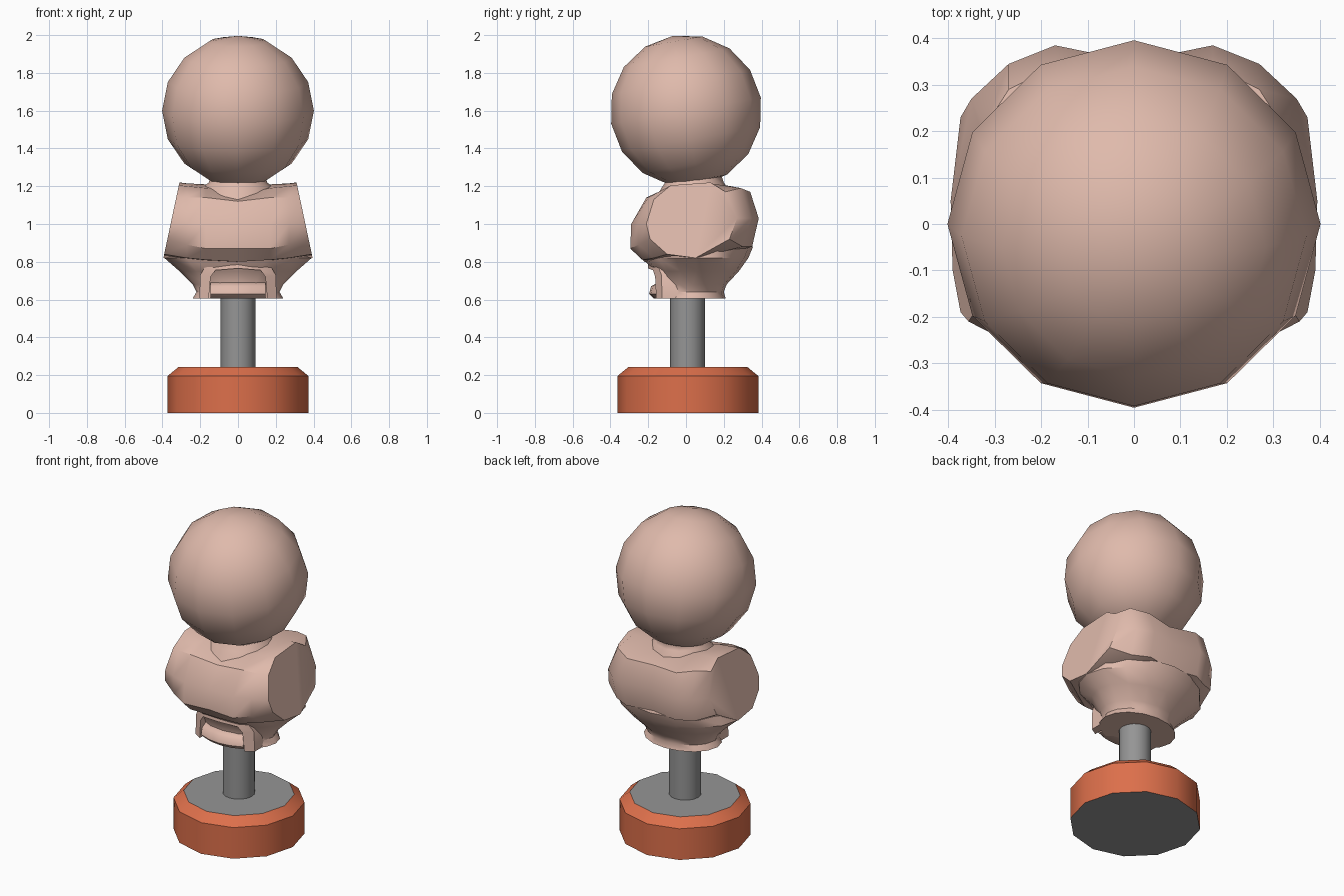
import bpy, bmesh, math
from math import sin, cos, pi

if "Cube" in bpy.data.objects:
    bpy.data.objects.remove(bpy.data.objects["Cube"])


def material(name, rgb):
    m = bpy.data.materials.new(name)
    m.diffuse_color = (*rgb, 1)
    m.use_nodes = True
    m.node_tree.nodes["Principled BSDF"].inputs["Base Color"].default_value = m.diffuse_color
    return m


skin = material("skin", (0.74, 0.49, 0.41))
orange = material("orange", (0.72, 0.16, 0.07))
grey = material("grey", (0.3, 0.3, 0.3))


def finish(name, bm, mats, angle):
    bmesh.ops.recalc_face_normals(bm, faces=bm.faces)
    me = bpy.data.meshes.new(name)
    bm.to_mesh(me)
    bm.free()
    ob = bpy.data.objects.new(name, me)
    bpy.context.collection.objects.link(ob)
    for m in mats:
        me.materials.append(m)
    bpy.ops.object.select_all(action='DESELECT')
    ob.select_set(True)
    bpy.context.view_layer.objects.active = ob
    bpy.ops.object.shade_smooth_by_angle(angle=math.radians(angle))
    return ob


def loft(name, rings, mats, angle=35, cap_mat=0):
    """Skin a list of closed rings and cap both ends."""
    bm = bmesh.new()
    vr = [[bm.verts.new(p) for p in r] for r in rings]
    n = len(vr[0])
    for a, b in zip(vr, vr[1:]):
        for i in range(n):
            j = (i + 1) % n
            bm.faces.new((a[i], a[j], b[j], b[i]))
    for r in (vr[0], vr[-1]):
        bm.faces.new(r).material_index = cap_mat
    return finish(name, bm, mats, angle)


def ellipse(z, rx, y0, y1, n):
    c, ry = (y0 + y1) / 2, (y1 - y0) / 2
    return [(rx * sin(2 * pi * i / n), c + ry * cos(2 * pi * i / n), z) for i in range(n)]


# Base disc with chamfered rim and grey caps
loft("base", [ellipse(z, r, 0.01 - r, 0.01 + r, 12)
              for z, r in ((0, 0.373), (0.195, 0.373), (0.243, 0.315))],
     [orange, grey], 35, cap_mat=1)

# Support pole
loft("pole", [ellipse(z, 0.092, -0.084, 0.1, 16) for z in (0.24, 0.62)], [grey])

# Chest: side-to-side tube ending in slanted shoulder cuts
center = [(-.28, 1.0), (-.2, 1.12), (-.08, 1.15), (.13, 1.2), (.31, 1.16),
          (.35, 1.03), (.32, .88), (.05, .8), (-.22, .8), (-.28, .87)]
inner = [(-.29, 1.0), (-.21, 1.14), (-.08, 1.19), (.13, 1.21), (.34, 1.17),
         (.385, 1.03), (.35, .88), (.05, .8), (-.23, .81), (-.295, .87)]
outer = [(-.255, 1.0), (-.2, 1.14), (-.08, 1.2), (.13, 1.215), (.29, 1.19),
         (.345, 1.03), (.3, .88), (.05, .81), (-.17, .82), (-.25, .89)]
cut = [(-.21, 1.0), (-.17, 1.13), (-.08, 1.205), (.13, 1.22), (.21, 1.17),
       (.27, 1.03), (.23, .92), (.05, .82), (-.1, .84), (-.19, .92)]


def slab(profile, s, x=None):
    return [(s * (x if x is not None else 0.395 - (z - 0.82) * 0.2125), y, z)
            for y, z in profile]


loft("chest", [slab(cut, -1), slab(outer, -1, .27), slab(inner, -1, .17),
               slab(center, 1, 0),
               slab(inner, 1, .17), slab(outer, 1, .27), slab(cut, 1)],
     [skin], 40)

# Waist flaring up into the chest
loft("waist", [ellipse(*r, 16) for r in (
    (.605, .24, -.15, .21), (.64, .22, -.145, .2), (.68, .24, -.145, .215),
    (.75, .31, -.17, .28), (.82, .39, -.23, .33), (.88, .37, -.25, .355))],
    [skin], 40)


def bend(x):
    return 0.07 * (x / 0.2) ** 2


# Raised arch framing the belly
arch = [((.205, .605), (.155, .605)), ((.2, .73), (.145, .72)),
        ((.165, .79), (.12, .755)), ((0, .8), (0, .765))]
arch += [((-o[0], o[1]), (-i[0], i[1])) for o, i in arch[-2::-1]]
loft("belly_arch", [[(o[0], -.2 + bend(o[0]), o[1]), (i[0], -.2 + bend(i[0]), i[1]),
                     (i[0], -.1 + bend(i[0]), i[1]), (o[0], -.1 + bend(o[0]), o[1])]
                    for o, i in arch], [skin], 35)

# Rounded belly pad inside the arch
pad = [(-.08, .605), (-.17, .605), (-.195, .63), (-.185, .67), (-.15, .69), (-.08, .69)]
loft("belly_pad", [[(x, y + bend(x), z) for y, z in pad]
                   for x in (-.145, -.07, 0, .07, .145)], [skin], 50)

# Neck flaring into the shoulders
loft("neck", [ellipse(*r, 12) for r in (
    (1.12, .21, -.17, .24), (1.19, .19, -.13, .22), (1.22, .155, -.11, .2),
    (1.25, .145, -.1, .19), (1.32, .2, -.15, .23))], [skin], 50)

# Ball head, tipped slightly
bm = bmesh.new()
bmesh.ops.create_uvsphere(bm, u_segments=12, v_segments=8, radius=0.402)
head = finish("head", bm, [skin], 60)
head.location = (0, 0, 1.6)
head.rotation_euler = (math.radians(10), 0, 0)
